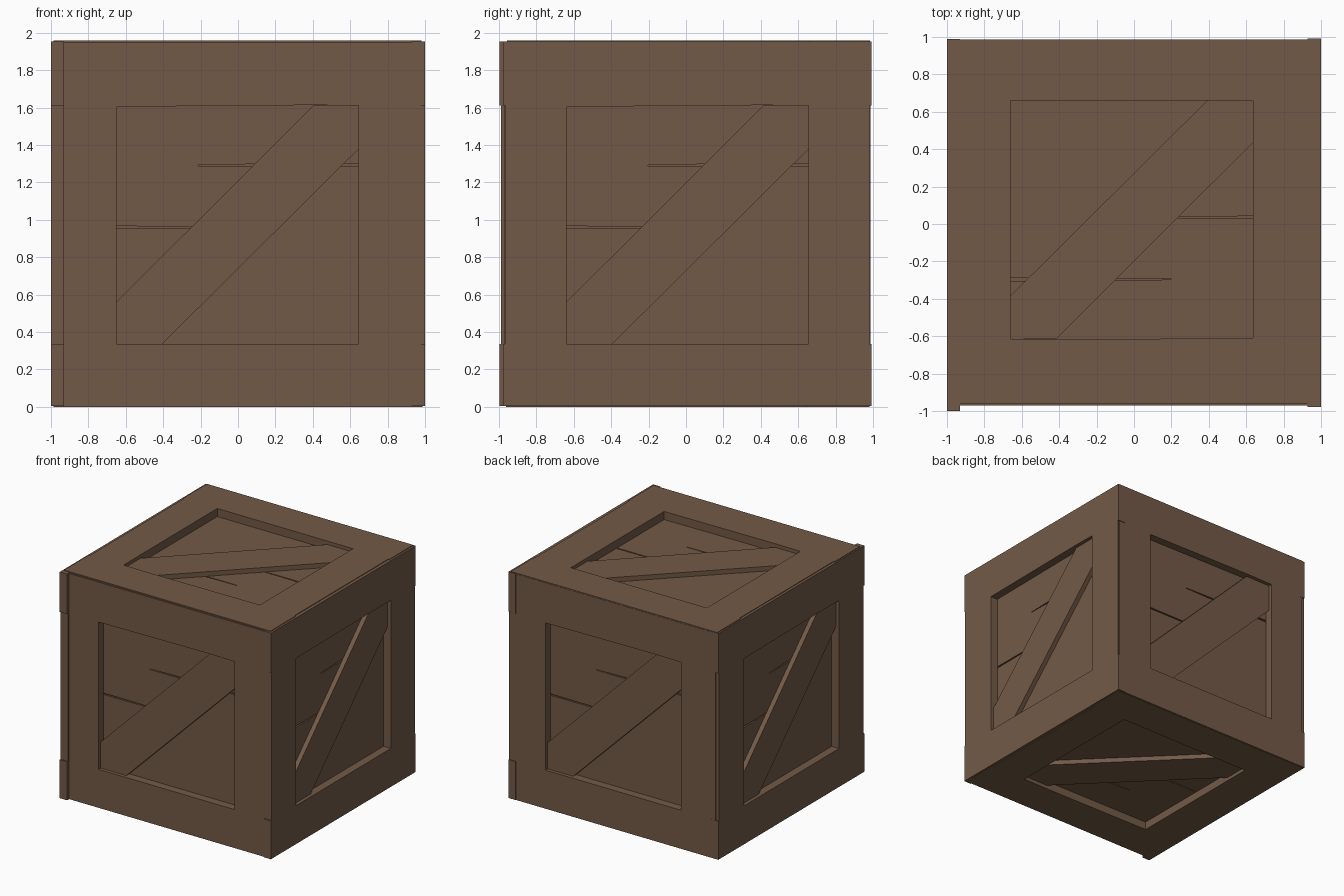
import bpy, bmesh
from mathutils import Matrix, Vector

if "Cube" in bpy.data.objects:
    bpy.data.objects.remove(bpy.data.objects["Cube"])

wood = bpy.data.materials.new("brown wood")
wood.diffuse_color = (0.17, 0.102, 0.062, 1)
wood.use_nodes = True
wood.node_tree.nodes["Principled BSDF"].inputs["Base Color"].default_value = wood.diffuse_color

OU, OV = 0.647, 0.637      # half size of the frame opening
FRAME, BRACE, PANEL = 0.07, 0.04, 0.015   # thicknesses


def plate(name, loops, top, thick, mat):
    """Fill outline loops (outer + holes) in a face's local plane and give them thickness."""
    bm = bmesh.new()
    edges = []
    for loop in loops:
        vs = [bm.verts.new((u, v, top)) for u, v in loop]
        edges += [bm.edges.new((vs[i - 1], vs[i])) for i in range(len(vs))]
    bmesh.ops.triangle_fill(bm, edges=edges, use_beauty=True, normal=(0, 0, 1))
    ext = bmesh.ops.extrude_face_region(bm, geom=bm.faces[:], use_keep_orig=True)
    moved = [g for g in ext["geom"] if isinstance(g, bmesh.types.BMVert)]
    bmesh.ops.translate(bm, verts=moved, vec=(0, 0, -thick))
    bm.transform(mat)
    bmesh.ops.recalc_face_normals(bm, faces=bm.faces[:])
    me = bpy.data.meshes.new(name)
    bm.to_mesh(me)
    bm.free()
    me.materials.append(wood)
    ob = bpy.data.objects.new(name, me)
    bpy.context.collection.objects.link(ob)
    return ob


def rect(u0, u1, v0, v1):
    return [(u0, v0), (u1, v0), (u1, v1), (u0, v1)]


def crate_side(name, centre, u, v, left, right, low, high):
    """One face of the crate; left/right/low/high are distances from the opening centre."""
    u, v = Vector(u), Vector(v)
    n = u.cross(v)
    mat = Matrix.Translation(centre) @ Matrix((u, v, n)).transposed().to_4x4()
    s = 0.01   # uprights are slightly shorter than the rails
    outer = [(-left, -low), (right, -low), (right, -OV), (right - s, -OV),
             (right - s, OV), (right, OV), (right, high), (-left, high),
             (-left, OV), (-left + s, OV), (-left + s, -OV), (-left, -OV)]
    opening = [(-OU, -OV), (OU, -OV), (OU, OV), (0.41, OV + 0.003), (-OU, OV - 0.006)]
    plate(name + "_frame", [outer, opening], 0, FRAME, mat)
    # diagonal brace
    plate(name + "_brace", [[(-OU, -0.412), (-OU, -OV), (-0.402, -OV),
                             (OU, 0.405), (OU, OV), (0.405, OV)]],
          -FRAME + BRACE, BRACE, mat)
    # plank panel with two split seams
    seam_high = [(-0.21, 0.314), (0.655, 0.311), (0.655, 0.327), (0.05, 0.324), (-0.21, 0.319)]
    seam_low = [(-0.655, -0.02), (-0.2, -0.017), (-0.2, -0.009), (-0.655, -0.007)]
    plate(name + "_planks", [rect(-0.68, 0.68, -0.67, 0.67), seam_high, seam_low],
          -FRAME, PANEL, mat)


X, Y, Z = (1, 0, 0), (0, 1, 0), (0, 0, 1)
NX, NY = (-1, 0, 0), (0, -1, 0)

# the six crate sides
crate_side("front", (-0.003, -0.97, 0.973), X, Z, 0.985, 0.99, 0.968, 0.975)
crate_side("right", (0.998, 0.008, 0.973), Y, Z, 0.986, 0.984, 0.968, 0.98)
crate_side("back", (0.003, 0.987, 0.973), NX, Z, 0.99, 0.985, 0.968, 0.975)
crate_side("left", (-1.0, -0.008, 0.973), NY, Z, 0.996, 0.99, 0.968, 0.98)
crate_side("top", (-0.012, 0.022, 1.958), NX, NY, 0.992, 0.975, 0.963, 0.98)
crate_side("bottom", (0.0, 0.008, 0.0), X, NY, 0.985, 0.985, 0.972, 0.97)

# solid core behind the planks
d = FRAME + PANEL
core = plate("inner_core", [rect(-1 + d, 0.998 - d, -0.97 + d, 0.987 - d)],
             1.958 - d, 1.958 - 2 * d, Matrix.Identity(4))
